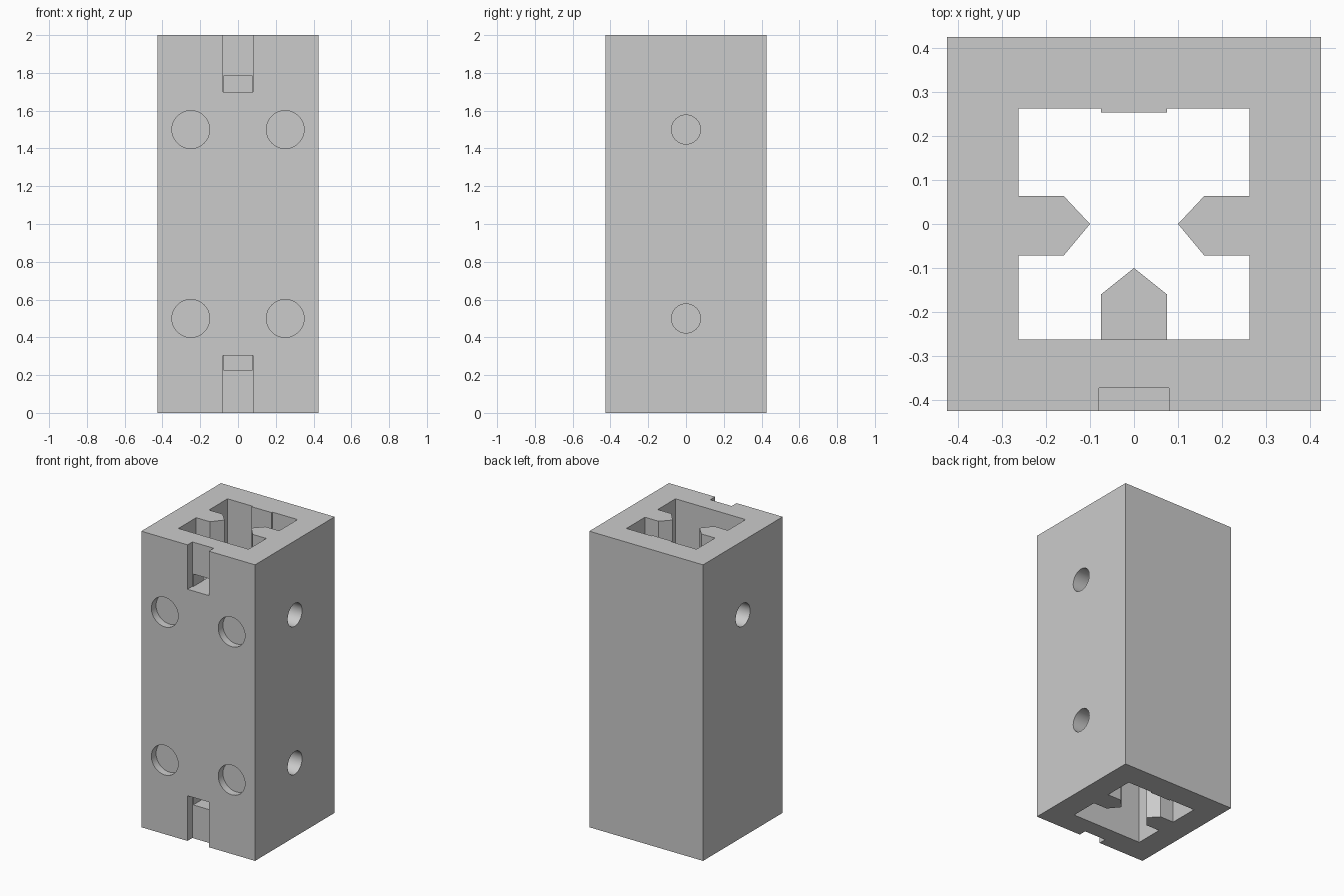
import bpy, bmesh, math
from mathutils import Matrix, Vector

if "Cube" in bpy.data.objects:
    bpy.data.objects.remove(bpy.data.objects["Cube"], do_unlink=True)

GREY = (0.6, 0.6, 0.6, 1)
mat = bpy.data.materials.new("plain grey")
mat.use_nodes = True
mat.diffuse_color = GREY
mat.node_tree.nodes["Principled BSDF"].inputs["Base Color"].default_value = GREY

HALF, HEIGHT = 0.425, 2.0
INNER = 0.262          # half width of the hollow
RIB, SHOULDER, TIP = 0.075, 0.16, 0.1


def add_object(name, bm):
    bmesh.ops.recalc_face_normals(bm, faces=bm.faces)
    mesh = bpy.data.meshes.new(name)
    bm.to_mesh(mesh)
    bm.free()
    mesh.materials.append(mat)
    obj = bpy.data.objects.new(name, mesh)
    bpy.context.collection.objects.link(obj)
    return obj


def prism(name, outline, z0, z1):
    bm = bmesh.new()
    face = bm.faces.new([bm.verts.new((x, y, z0)) for x, y in outline])
    top = bmesh.ops.extrude_face_region(bm, geom=[face])["geom"]
    verts = [v for v in top if isinstance(v, bmesh.types.BMVert)]
    bmesh.ops.translate(bm, verts=verts, vec=(0, 0, z1 - z0))
    return add_object(name, bm)


def box(name, x, y0, y1, z0, z1):
    return prism(name, [(-x, y0), (x, y0), (x, y1), (-x, y1)], z0, z1)


def drill(name, centre, direction, radius, depth):
    # Round cutter reaching the given depth below the surface point
    bm = bmesh.new()
    bmesh.ops.create_cone(bm, cap_ends=True, segments=48, radius1=radius,
                          radius2=radius, depth=depth * 2)
    turn = Vector(direction).to_track_quat("Z", "Y").to_matrix().to_4x4()
    bm.transform(Matrix.Translation(centre) @ turn)
    return add_object(name, bm)


def cut(target, cutter):
    mod = target.modifiers.new("cut", "BOOLEAN")
    mod.operation, mod.solver, mod.object = "DIFFERENCE", "EXACT", cutter
    bpy.context.view_layer.objects.active = target
    bpy.ops.object.modifier_apply(modifier=mod.name)
    bpy.data.objects.remove(cutter, do_unlink=True)


# Square outer post
post = box("hollow_post", HALF, -HALF, HALF, 0, HEIGHT)

# Hollow with pointed ribs left and right and a shallow flat rib at the back
right_half = [(INNER, -INNER), (INNER, -0.072), (SHOULDER, -0.072), (TIP, 0),
              (SHOULDER, 0.064), (INNER, 0.064), (INNER, INNER),
              (RIB, INNER), (RIB, 0.253)]
hollow = right_half + [(-x, y) for x, y in reversed(right_half)]
cut(post, prism("hollow_cutter", hollow, -0.1, HEIGHT + 0.1))

# Clip slots at both ends of the front, each with a window into the hollow
for s0, s1, w0, w1 in ((1.7, 2.1, 1.7, 1.785), (-0.1, 0.305, 0.225, 0.305)):
    cut(post, box("slot_cutter", 0.08, -0.5, -0.373, s0, s1))
    cut(post, box("window_cutter", 0.073, -0.4, -0.2, w0, w1))

# Shallow round recesses front and back, deeper bores on the sides
for z in (0.5, 1.5):
    for side in (-1, 1):
        for x in (-0.25, 0.25):
            cut(post, drill("recess_cutter", (x, side * HALF, z), (0, side, 0), 0.1, 0.05))
        cut(post, drill("bore_cutter", (side * HALF, 0, z), (side, 0, 0), 0.077, 0.15))

# Pointed rib on the inner front wall, between the two windows
prism("front_rib", [(-RIB, -INNER), (RIB, -INNER), (RIB, -SHOULDER),
                    (0, -TIP), (-RIB, -SHOULDER)], 0.305, 1.7)

# Smooth bores, crisp edges
bpy.ops.object.select_all(action="DESELECT")
post.select_set(True)
bpy.context.view_layer.objects.active = post
bpy.ops.object.shade_smooth_by_angle(angle=math.radians(30))
